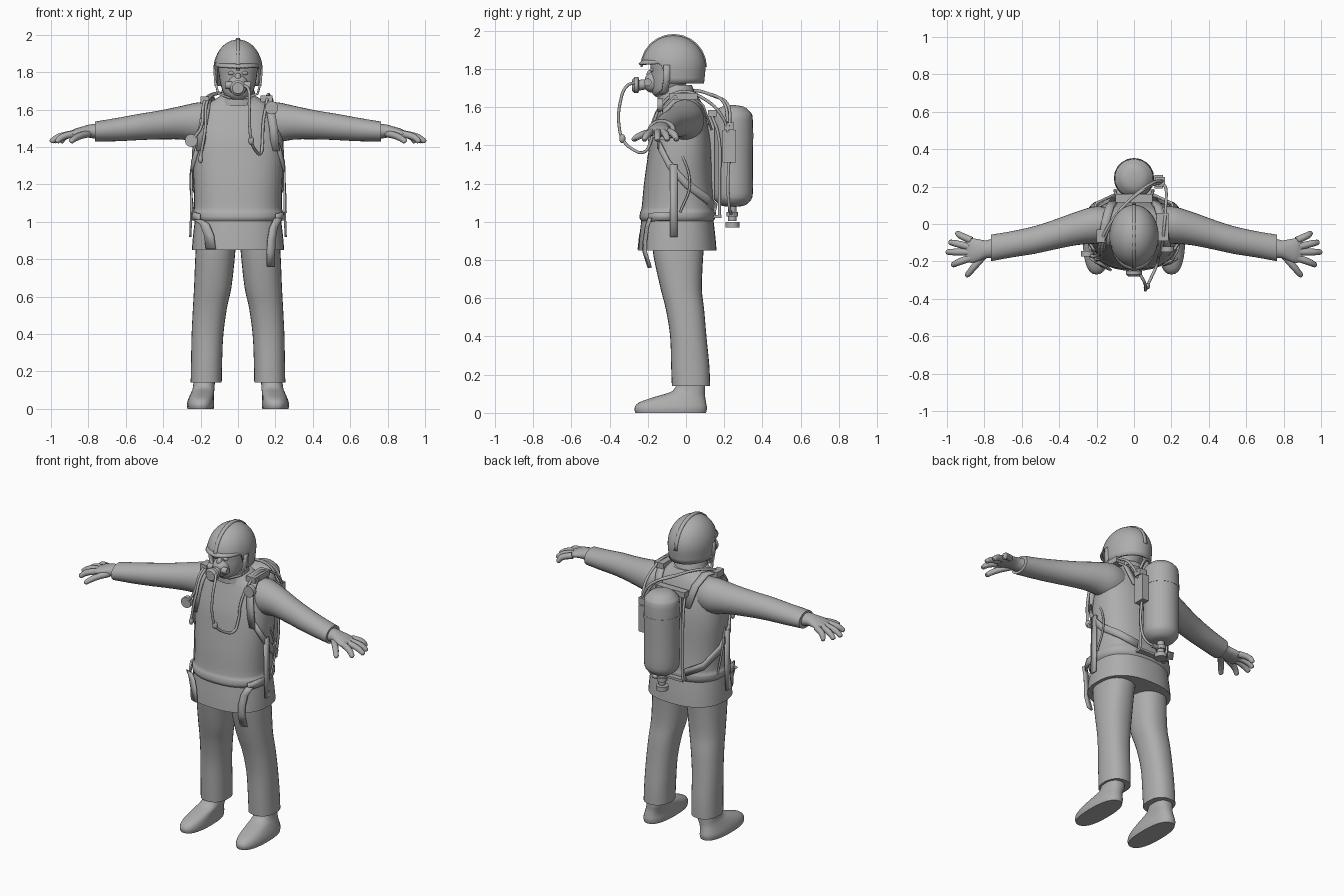
import bpy, bmesh, math
from mathutils import Vector

gray = bpy.data.materials.new("plain gray")
gray.diffuse_color = (0.42, 0.42, 0.42, 1)


def finish(name, bm, angle=40):
    bmesh.ops.recalc_face_normals(bm, faces=bm.faces[:])
    me = bpy.data.meshes.new(name)
    bm.to_mesh(me)
    bm.free()
    ob = bpy.data.objects.new(name, me)
    bpy.context.collection.objects.link(ob)
    me.materials.append(gray)
    bpy.ops.object.select_all(action='DESELECT')
    ob.select_set(True)
    bpy.context.view_layer.objects.active = ob
    bpy.ops.object.shade_smooth_by_angle(angle=math.radians(angle))
    return ob


def spow(v, e):
    return math.copysign(abs(v) ** e, v)


def loft(name, rings, axis='z', power=2.0, n=28, sub=3, angle=40):
    """Skin over superellipse rings (x, y, z, radius a, radius b)."""
    P = [Vector(r) for r in rings]
    fine = []
    for i in range(len(P) - 1):
        a, b, c, d = P[max(i - 1, 0)], P[i], P[i + 1], P[min(i + 2, len(P) - 1)]
        for k in range(sub):
            t = k / sub
            fine.append(0.5 * (2 * b + (c - a) * t + (2 * a - 5 * b + 4 * c - d) * t * t
                               + (3 * b - a - 3 * c + d) * t ** 3))
    fine.append(P[-1])
    bm = bmesh.new()
    prev = None
    for r in fine:
        loop = []
        for k in range(n):
            t = 2 * math.pi * k / n
            u, v = r[3] * spow(math.cos(t), 2 / power), r[4] * spow(math.sin(t), 2 / power)
            off = {'z': (u, v, 0), 'x': (0, u, v), 'y': (u, 0, v)}[axis]
            loop.append(bm.verts.new(Vector(r[:3]) + Vector(off)))
        if prev:
            for k in range(n):
                bm.faces.new((prev[k], prev[(k + 1) % n], loop[(k + 1) % n], loop[k]))
        else:
            bm.faces.new(loop)
        prev = loop
    bm.faces.new(prev)
    return finish(name, bm, angle)


def tube(name, pts, r, radii=None):
    cu = bpy.data.curves.new(name, 'CURVE')
    cu.dimensions, cu.bevel_depth, cu.bevel_resolution = '3D', r, 3
    cu.use_fill_caps, cu.resolution_u = True, 8
    sp = cu.splines.new('BEZIER')
    sp.bezier_points.add(len(pts) - 1)
    for i, (b, p) in enumerate(zip(sp.bezier_points, pts)):
        b.co, b.handle_left_type, b.handle_right_type = p, 'AUTO', 'AUTO'
        b.radius = radii[i] if radii else 1
    cu.materials.append(gray)
    ob = bpy.data.objects.new(name, cu)
    bpy.context.collection.objects.link(ob)
    return ob


def strap(name, pts, width, thick=0.012):
    """Flat band along pts, spread by the width vector."""
    bm, w, prev = bmesh.new(), Vector(width) / 2, None
    for p in pts:
        pair = [bm.verts.new(Vector(p) - w), bm.verts.new(Vector(p) + w)]
        if prev:
            bm.faces.new((prev[0], prev[1], pair[1], pair[0]))
        prev = pair
    ob = finish(name, bm)
    m = ob.modifiers.new("thickness", 'SOLIDIFY')
    m.thickness, m.offset = thick, 0


def box(name, lo, hi):
    bm = bmesh.new()
    bmesh.ops.create_cube(bm, size=1)
    for v in bm.verts:
        v.co = [l + (h - l) * (c + 0.5) for l, h, c in zip(lo, hi, v.co)]
    finish(name, bm)


def ball(name, c, r):
    bm = bmesh.new()
    bmesh.ops.create_uvsphere(bm, u_segments=20, v_segments=12, radius=1)
    for v in bm.verts:
        v.co = [o + s * k for o, s, k in zip(c, r, v.co)]
    finish(name, bm)


def disc(name, c, r, h, axis):
    i = 'xyz'.index(axis)
    a, b = list(c), list(c)
    a[i] -= h / 2
    b[i] += h / 2
    loft(name, [(*a, r, r), (*b, r, r)], axis, n=20, sub=1)


# jacket body, skirt and collar
loft("jacket", [(0, -.045, 1.00, .228, .185), (0, -.045, 1.02, .243, .198), (0, -.042, 1.05, .244, .198),
                (0, -.04, 1.075, .235, .192), (0, -.04, 1.2, .237, .180), (0, -.032, 1.35, .245, .167),
                (0, -.028, 1.45, .24, .155), (0, -.025, 1.55, .225, .13), (0, -.025, 1.61, .195, .112),
                (0, -.03, 1.645, .14, .1), (0, -.04, 1.67, .1, .095)], power=2.4, n=36)
loft("jacket_skirt", [(0, -.045, .85, .247, .205), (0, -.045, .93, .24, .198),
                      (0, -.045, 1.03, .228, .186)], power=2.4, n=36)
loft("collar", [(0, -.04, 1.62, .115, .11), (0, -.05, 1.66, .098, .1), (0, -.055, 1.70, .088, .092),
                (0, -.055, 1.715, .08, .085)])

for s, side in ((1, "left"), (-1, "right")):
    # trouser leg and shoe
    loft(side + "_trouser", [(s * .115, -.04, .92, .105, .14), (s * .122, -.04, .82, .106, .13),
                             (s * .135, -.025, .65, .1, .108), (s * .15, -.005, .54, .091, .1),
                             (s * .163, .012, .4, .085, .095), (s * .168, .022, .25, .083, .1),
                             (s * .17, .026, .14, .083, .1)], power=2.3)
    loft(side + "_shoe", [(s * .2, -.08, 0, .07, .185), (s * .2, -.08, .025, .073, .19),
                          (s * .197, -.07, .055, .068, .175), (s * .19, -.03, .085, .062, .13),
                          (s * .183, .015, .115, .058, .085), (s * .18, .028, .17, .057, .072)],
         power=2.4)
    # sleeve, cuff and hand
    loft(side + "_sleeve", [(s * .1, -.01, 1.53, .09, .1), (s * .2, -.005, 1.532, .1, .108),
                            (s * .3, -.022, 1.53, .09, .09), (s * .42, -.055, 1.518, .08, .077),
                            (s * .53, -.085, 1.507, .074, .07), (s * .65, -.108, 1.493, .07, .062),
                            (s * .765, -.128, 1.483, .071, .053)], 'x')
    loft(side + "_palm", [(s * .74, -.128, 1.483, .056, .042), (s * .79, -.135, 1.485, .048, .036),
                          (s * .83, -.14, 1.482, .058, .028), (s * .87, -.142, 1.474, .066, .024),
                          (s * .90, -.142, 1.465, .056, .016)], 'x')
    fingers = (("little", .87, -.088, .93, -.06, .945, -.05), ("ring", .88, -.122, .95, -.105, .983, -.098),
               ("middle", .88, -.15, .96, -.15, .997, -.15), ("index", .87, -.18, .94, -.205, .968, -.218),
               ("thumb", .80, -.165, .86, -.235, .893, -.272))
    for f, x0, y0, x1, y1, x2, y2 in fingers:
        tube(side + "_" + f + "_finger", [(s * x0, y0, 1.472), (s * x1, y1, 1.453), (s * x2, y2, 1.43),
                                          (s * (x2 + .005), y2, 1.425)], .019, (1.05, .95, .75, .35))
    # cheek strap of the helmet, ear piece
    strap(side + "_cheek_strap", [(s * .126, -.10, 1.82), (s * .122, -.10, 1.75), (s * .105, -.11, 1.685),
                                  (s * .04, -.14, 1.66)], (0, .035, 0))
    ball(side + "_eye", (s * .036, -.178, 1.795), (.017, .012, .011))
    # harness over shoulder, round the side and down the hip
    strap(side + "_shoulder_strap", [(s * .2, -.145, 1.38), (s * .19, -.145, 1.5), (s * .175, -.125, 1.59),
                                     (s * .165, -.06, 1.655), (s * .15, .02, 1.665), (s * .13, .09, 1.61),
                                     (s * .1, .135, 1.48)], (.045, 0, 0))
    strap(side + "_side_strap", [(s * .215, -.14, 1.4), (s * .246, -.09, 1.3), (s * .243, 0, 1.2),
                                 (s * .2, .11, 1.12), (s * .1, .155, 1.07)], (0, .01, .045))
    strap(side + "_hanging_strap", [(s * .248, -.065, 1.3), (s * .25, -.065, 1.06), (s * .255, -.065, .92)],
          (0, .04, 0))
    strap(side + "_waist_strap", [(s * .245, -.06, 1.03), (s * .235, -.14, 1.03), (s * .205, -.195, 1.02)],
          (0, 0, .045))

# hip flaps at the front
strap("left_hip_flap", [(.215, -.19, 1.02), (.19, -.205, .97), (.178, -.215, .9), (.176, -.215, .84),
                        (.176, -.19, .76)], (.042, .012, 0))
strap("right_hip_flap", [(-.215, -.19, 1.01), (-.18, -.215, .99), (-.155, -.23, .93), (-.145, -.238, .855)],
      (.05, -.02, 0))

# head and nose
loft("head", [(0, -.115, 1.655, .04, .045), (0, -.105, 1.68, .072, .075), (0, -.09, 1.73, .092, .095),
              (0, -.08, 1.79, .102, .105), (0, -.075, 1.85, .105, .11), (0, -.07, 1.92, .07, .08)])
ball("nose", (0, -.185, 1.77), (.018, .022, .026))

# helmet shell with a raised lower edge over the face
bm = bmesh.new()
N, M, grid = 48, 14, []
for j in range(M):
    row = []
    for k in range(N):
        t = 2 * math.pi * k / N
        q = min(max((-math.sin(t) - .15) / .3, 0), 1)
        low = 1.725 + .105 * q * q * (3 - 2 * q)
        a = j / M
        z = low + (1.975 - low) * math.sin(a * math.pi / 2)
        h = max(0, (z - 1.81) / .165)
        r = math.sqrt(max(0, 1 - h * h)) * (1 - .05 * max(0, (1.81 - z) / .085))
        row.append(bm.verts.new((.132 * r * math.cos(t), -.065 + .168 * r * math.sin(t), z)))
    grid.append(row)
top = bm.verts.new((0, -.065, 1.975))
for j in range(M - 1):
    for k in range(N):
        bm.faces.new((grid[j][k], grid[j][(k + 1) % N], grid[j + 1][(k + 1) % N], grid[j + 1][k]))
for k in range(N):
    bm.faces.new((grid[-1][k], grid[-1][(k + 1) % N], top))
shell = finish("helmet_shell", bm)
m = shell.modifiers.new("thickness", 'SOLIDIFY')
m.thickness, m.offset = .014, -1
# helmet crest and brim
arc = [math.radians(a) for a in range(0, 181, 15)]
strap("helmet_crest", [(0, -.065 - .168 * math.cos(a), 1.81 + .167 * math.sin(a)) for a in arc], (.022, 0, 0))
bm, prev = bmesh.new(), None
for i in range(17):
    t = math.radians(200 + 140 * i / 16)
    out = .022 * math.sin(math.pi * i / 16)
    pair = [bm.verts.new(((.128 + d) * math.cos(t), -.065 + (.162 + d) * math.sin(t), z))
            for d, z in ((0, 1.848), (out, 1.828))]
    if prev:
        bm.faces.new((prev[0], prev[1], pair[1], pair[0]))
    prev = pair
brim = finish("helmet_brim", bm)
brim.modifiers.new("thickness", 'SOLIDIFY').thickness = .01

# breathing mask with side valves
loft("mask_cup", [(0, -.15, 1.735, .055, .06), (0, -.19, 1.73, .05, .052), (0, -.215, 1.725, .03, .03)], 'y')
loft("mask_regulator", [(0, -.2, 1.72, .026, .026), (0, -.245, 1.715, .028, .028),
                        (0, -.25, 1.715, .042, .042), (0, -.27, 1.715, .042, .042),
                        (0, -.282, 1.715, .03, .03)], 'y', sub=1)
for s in (1, -1):
    disc("mask_side_valve", (s * .05, -.2, 1.73), .02, .035, 'x')
# demand hose from mask to shoulder
tube("breathing_hose", [(.03, -.265, 1.73), (.055, -.31, 1.71), (.06, -.345, 1.62), (.063, -.35, 1.5),
                        (.072, -.33, 1.43), (.095, -.28, 1.38), (.122, -.22, 1.365), (.13, -.185, 1.42),
                        (.135, -.165, 1.53), (.15, -.12, 1.62), (.16, -.03, 1.68), (.17, .1, 1.64),
                        (.17, .19, 1.55), (.15, .22, 1.47)], .008)
ball("hose_coupling", (.07, -.333, 1.435), (.016, .016, .024))

# chest gauge, alarm disc and their lines
disc("shoulder_disc", (.18, -.135, 1.61), .035, .03, 'y')
disc("pressure_gauge", (-.25, -.16, 1.435), .034, .03, 'y')
box("shoulder_buckle", (-.2, -.1, 1.63), (-.155, -.03, 1.67))
box("shoulder_clip", (.12, -.09, 1.64), (.185, .06, 1.675))
tube("gauge_line", [(.14, .22, 1.52), (.08, .2, 1.62), (-.03, .12, 1.67), (-.13, .0, 1.685),
                    (-.18, -.1, 1.64), (-.2, -.17, 1.5), (-.235, -.17, 1.45)], .008)
tube("whistle_line", [(.16, .23, 1.5), (.1, .22, 1.61), (-.01, .14, 1.66), (-.11, .02, 1.685),
                      (-.165, -.1, 1.64), (-.175, -.18, 1.5), (-.2, -.19, 1.35)], .008)
ball("whistle", (-.2, -.19, 1.335), (.013, .013, .022))
tube("right_side_line", [(-.22, -.08, 1.4), (-.253, -.02, 1.25), (-.24, .02, 1.05)], .006)
tube("left_side_line", [(.235, -.04, 1.4), (.25, .02, 1.2), (.255, -.03, 1.05)], .006)

# air cylinder with valve underneath
loft("air_cylinder", [(0, .245, 1.08, .035, .035), (0, .245, 1.087, .065, .065), (0, .245, 1.11, .092, .092),
                      (0, .245, 1.15, .105, .105), (0, .245, 1.3, .105, .105), (0, .245, 1.53, .105, .105),
                      (0, .245, 1.575, .09, .09), (0, .245, 1.602, .058, .058), (0, .245, 1.61, .015, .015)])
disc("valve_stem", (0, .243, 1.05), .022, .09, 'z')
disc("valve_collar", (0, .243, 1.04), .03, .025, 'z')
disc("valve_knob", (0, .243, .985), .037, .028, 'z')
disc("valve_side_outlet", (.03, .24, 1.04), .014, .07, 'x')

# carrying frame, bands and reducer box
box("back_plate", (-.07, .115, 1.08), (.07, .148, 1.58))
for s in (1, -1):
    tube("frame_rod", [(s * .1, .175, 1.02), (s * .1, .175, 1.2), (s * .1, .17, 1.45), (s * .085, .13, 1.57)], .008)
box("frame_foot", (-.105, .13, 1.02), (.105, .185, 1.035))
box("frame_head", (-.1, .115, 1.55), (.1, .16, 1.585))
disc("cylinder_band", (0, .245, 1.45), .108, .03, 'z')
box("reducer_box", (.11, .19, 1.31), (.155, .262, 1.48))
box("reducer_cap", (.115, .2, 1.48), (.165, .25, 1.52))
tube("supply_line", [(.13, .225, 1.33), (.13, .22, 1.15), (.1, .23, 1.06), (.05, .24, 1.04)], .008)
